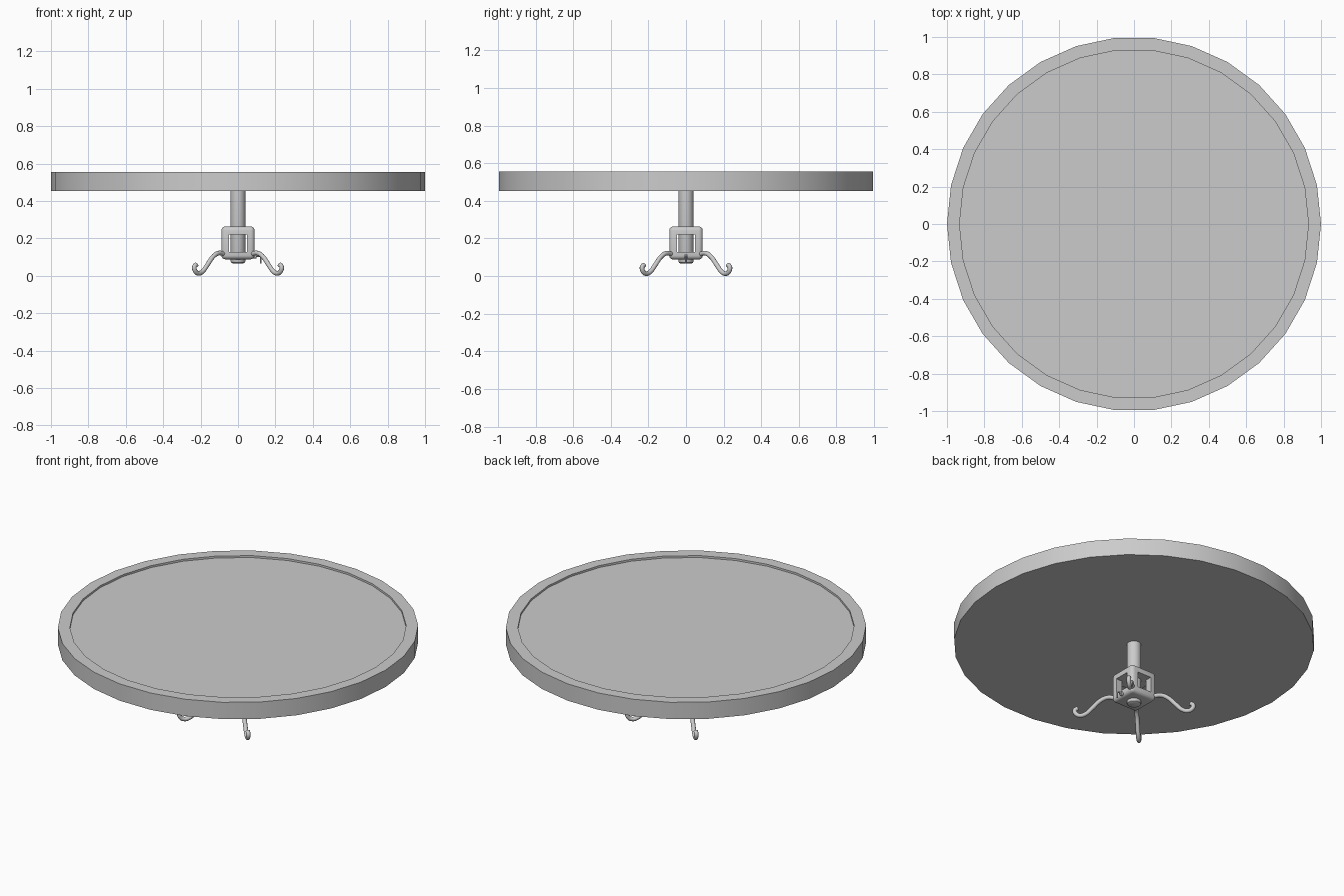
import bpy, bmesh
from math import cos, sin, pi, radians, sqrt

if "Cube" in bpy.data.objects:
    bpy.data.objects.remove(bpy.data.objects["Cube"])

def finish(obj, angle=30):
    bpy.ops.object.select_all(action='DESELECT')
    obj.select_set(True)
    bpy.context.view_layer.objects.active = obj
    bpy.ops.object.shade_smooth_by_angle(angle=radians(angle))

def lathe(name, profile, sides):
    """Spin (radius, z) points around z; first and last rings are capped."""
    bm = bmesh.new()
    rings = [[bm.verts.new((r * cos(2 * pi * i / sides), r * sin(2 * pi * i / sides), z))
              for i in range(sides)] for r, z in profile]
    for a, b in zip(rings, rings[1:]):
        for i in range(sides):
            j = (i + 1) % sides
            bm.faces.new((a[i], a[j], b[j], b[i]))
    bm.faces.new(rings[0][::-1])
    bm.faces.new(rings[-1])
    bmesh.ops.recalc_face_normals(bm, faces=bm.faces[:])
    me = bpy.data.meshes.new(name)
    bm.to_mesh(me)
    bm.free()
    obj = bpy.data.objects.new(name, me)
    bpy.context.collection.objects.link(obj)
    finish(obj)
    return obj

def box(name, size, z):
    bpy.ops.mesh.primitive_cube_add(size=1, location=(0, 0, z))
    obj = bpy.context.object
    obj.name = name
    obj.scale = size
    bpy.ops.object.transform_apply(location=False, rotation=False, scale=True)
    return obj

def tube(name, points, radius, angle=0):
    """Round smooth tube through (r, z) points, in a vertical plane at an angle."""
    cu = bpy.data.curves.new(name, 'CURVE')
    cu.dimensions = '3D'
    cu.bevel_depth = radius
    cu.bevel_resolution = 3
    cu.use_fill_caps = True
    cu.resolution_u = 5
    sp = cu.splines.new('BEZIER')
    sp.bezier_points.add(len(points) - 1)
    for p, (r, z) in zip(sp.bezier_points, points):
        p.co = (r, 0, z)
        p.handle_left_type = p.handle_right_type = 'AUTO'
    obj = bpy.data.objects.new(name, cu)
    bpy.context.collection.objects.link(obj)
    obj.rotation_euler.z = angle
    bpy.ops.object.select_all(action='DESELECT')
    obj.select_set(True)
    bpy.context.view_layer.objects.active = obj
    bpy.ops.object.convert(target='MESH')
    finish(bpy.context.object, 50)
    return bpy.context.object

# table top: faceted disc with a raised rim
lathe("table_top", [(1, 0.453), (1, 0.556), (0.933, 0.556), (0.933, 0.544)], 30)

# central pole with rounded foot below the hub
lathe("pole", [(0.028, 0.066), (0.037, 0.071), (0.04, 0.08), (0.04, 0.46)], 32)

# hub: rounded cube frame with a square window through each side
hub = box("hub", (0.178, 0.178, 0.176), 0.176)
bev = hub.modifiers.new("round", 'BEVEL')
bev.width = 0.022
bev.segments = 4
for name, size in (("window_cutter_x", (0.4, 0.094, 0.094)),
                   ("window_cutter_y", (0.094, 0.4, 0.094))):
    cutter = box(name, size, 0.174)
    cutter.hide_render = True
    cut = hub.modifiers.new(name, 'BOOLEAN')
    cut.object = cutter
    cut.solver = 'EXACT'
bpy.ops.object.select_all(action='DESELECT')
hub.select_set(True)
bpy.context.view_layer.objects.active = hub
for m in list(hub.modifiers):
    bpy.ops.object.modifier_apply(modifier=m.name)
for name in ("window_cutter_x", "window_cutter_y"):
    bpy.data.objects.remove(bpy.data.objects[name])
finish(hub)

# four scrolled legs from the hub corners
leg = [(0.075, 0.113), (0.105, 0.116), (0.145, 0.122), (0.185, 0.105), (0.235, 0.055),
       (0.27, 0.022), (0.303, 0.0135), (0.327, 0.03), (0.329, 0.05), (0.314, 0.06)]
for k in range(4):
    tube(f"leg_{k + 1}", leg, 0.0125, pi / 4 + k * pi / 2)

# small crank on the right side of the hub
tube("crank_shaft", [(0.08, 0.105), (0.10, 0.105), (0.118, 0.103), (0.122, 0.092),
                     (0.122, 0.066)], 0.004)
bpy.ops.mesh.primitive_cylinder_add(vertices=16, radius=0.012, depth=0.016,
                                    location=(0.092, 0, 0.105), rotation=(0, pi / 2, 0))
bpy.context.object.name = "crank_collar"
finish(bpy.context.object)
